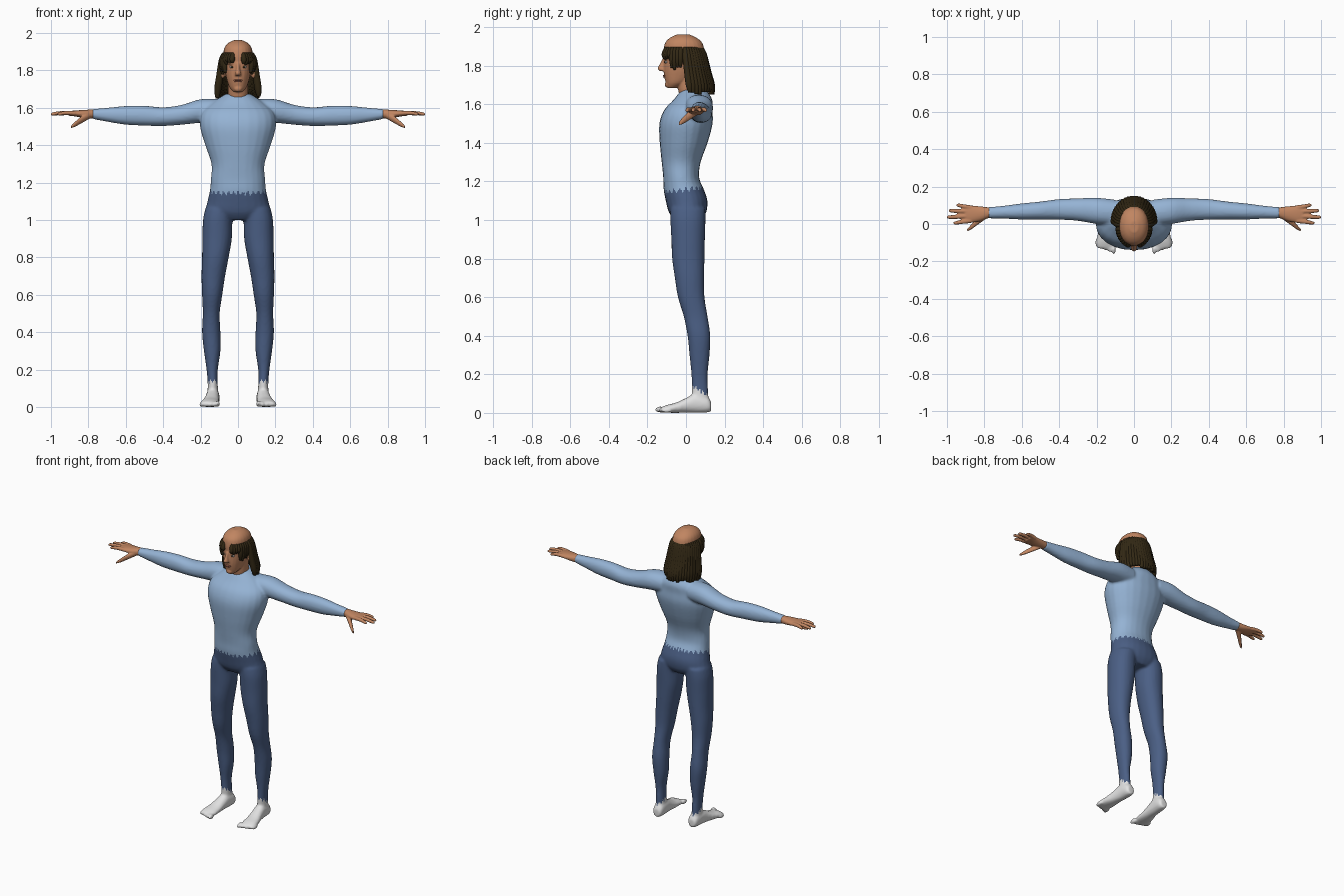
import bpy, bmesh, math, random
from mathutils import Matrix, Vector

random.seed(4)
if "Cube" in bpy.data.objects:
    bpy.data.objects.remove(bpy.data.objects["Cube"], do_unlink=True)


def material(name, rgb):
    m = bpy.data.materials.new(name)
    m.use_nodes = True
    m.diffuse_color = (*rgb, 1)
    m.node_tree.nodes["Principled BSDF"].inputs["Base Color"].default_value = (*rgb, 1)
    return m


skin = material("skin", (.53, .235, .12))
dark_hair = material("dark hair", (.032, .021, .007))
shirt_blue = material("shirt blue", (.3, .45, .66))
trouser_blue = material("trouser blue", (.07, .115, .235))
sock_white = material("sock white", (.76, .76, .76))
lip_red = material("lip", (.4, .14, .09))


def blend(rings, steps=4):
    """Smooth curve through the rings."""
    out = []
    last = len(rings) - 1
    for i in range(last):
        a, b, c, d = (rings[max(0, min(last, i + k))] for k in (-1, 0, 1, 2))
        for s in range(steps):
            t = s / steps
            out.append([.5 * (2 * q + (r - p) * t + (2 * p - 5 * q + 4 * r - w) * t * t
                              + (3 * q - p - 3 * r + w) * t ** 3)
                        for p, q, r, w in zip(a, b, c, d)])
    return out + [list(rings[-1])]


def loft(bm, axis, rings, side=1, sides=24, power=.93):
    """Rings are (position on axis, two centre coordinates, two half widths)."""
    others = [k for k in range(3) if k != axis]
    loops = []
    for pos, c1, c2, h1, h2 in blend(rings):
        loop = []
        for k in range(sides):
            a = math.tau * k / sides
            ca, sa = math.cos(a), math.sin(a)
            p = [0, 0, 0]
            p[axis] = pos
            p[others[0]] = c1 + h1 * math.copysign(abs(ca) ** power, ca)
            p[others[1]] = c2 + h2 * math.copysign(abs(sa) ** power, sa)
            p[0] *= side
            loop.append(bm.verts.new(p))
        loops.append(loop)
    for lo, hi in zip(loops, loops[1:]):
        for k in range(sides):
            n = (k + 1) % sides
            bm.faces.new((lo[k], lo[n], hi[n], hi[k]))
    bm.faces.new(loops[0][::-1])
    bm.faces.new(loops[-1])


def blob(bm, centre, radii):
    bmesh.ops.create_uvsphere(bm, u_segments=16, v_segments=10, radius=1,
                              matrix=Matrix.Translation(Vector(centre)) @ Matrix.Diagonal((*radii, 1)))


def finish(name, bm, mats, voxel=0, smooth=0):
    """Make the object; with a voxel size, fuse its parts into one skin."""
    bmesh.ops.recalc_face_normals(bm, faces=bm.faces[:])
    mesh = bpy.data.meshes.new(name)
    bm.to_mesh(mesh)
    bm.free()
    obj = bpy.data.objects.new(name, mesh)
    bpy.context.collection.objects.link(obj)
    if voxel:
        mod = obj.modifiers.new("fuse", 'REMESH')
        mod.mode = 'VOXEL'
        mod.voxel_size = voxel
        mod = obj.modifiers.new("soften", 'SMOOTH')
        mod.factor = .5
        mod.iterations = smooth
        graph = bpy.context.evaluated_depsgraph_get()
        fused = bpy.data.meshes.new_from_object(obj.evaluated_get(graph))
        obj.modifiers.clear()
        obj.data = fused
        bpy.data.meshes.remove(mesh)
        fused.name = name
    obj.data.materials.clear()
    for m in mats:
        obj.data.materials.append(m)
    for f in obj.data.polygons:
        f.use_smooth = True
        f.material_index = 0
    return obj


# Clothed body: torso, arms, legs and feet fused together
bm = bmesh.new()
loft(bm, 2, [(1.0, 0, .01, .1, .07), (1.04, 0, .008, .17, .097), (1.1, 0, .003, .163, .108),
             (1.16, 0, -.012, .15, .104), (1.22, 0, -.025, .145, .093), (1.3, 0, -.025, .142, .101),
             (1.4, 0, -.012, .175, .124), (1.5, 0, 0, .203, .138), (1.57, 0, .012, .195, .125),
             (1.62, 0, .035, .15, .102), (1.66, 0, .04, .09, .075), (1.675, 0, .04, .065, .06)])
for s in (1, -1):
    # arm
    loft(bm, 0, [(.1, .06, 1.585, .07, .062), (.2, .07, 1.583, .07, .063), (.3, .077, 1.563, .06, .053),
                 (.4, .078, 1.553, .055, .05), (.5, .072, 1.558, .048, .053), (.6, .067, 1.56, .043, .05),
                 (.7, .063, 1.563, .034, .037), (.78, .06, 1.567, .03, .026)], s)
    # leg
    loft(bm, 2, [(1.06, .095, .01, .08, .09), (1.0, .108, .01, .079, .091), (.9, .112, .011, .079, .087),
                 (.8, .121, .012, .071, .084), (.7, .132, .018, .063, .076), (.6, .138, .027, .054, .069),
                 (.5, .143, .05, .045, .062), (.4, .143, .067, .049, .059), (.3, .138, .07, .044, .052),
                 (.2, .138, .07, .03, .042), (.12, .135, .072, .027, .042), (.05, .135, .075, .03, .042)], s)
    # foot and toes
    loft(bm, 1, [(.13, .132, .033, .022, .025), (.11, .132, .044, .034, .042), (.05, .135, .05, .036, .05),
                 (0, .14, .039, .039, .038), (-.05, .147, .027, .046, .027), (-.1, .152, .021, .05, .02),
                 (-.13, .15, .016, .045, .013)], s)
    for i in range(5):
        r = .017 - .0012 * i
        blob(bm, (s * (.108 + .022 * i), -.135 + .009 * i, r), (.012, .027, r))
body = finish("clothed_body", bm, [shirt_blue, trouser_blue, sock_white], .008, 4)

# Ragged hems: trousers below the waist, socks below the ankle
for f in body.data.polygons:
    x, y, z = f.center
    tooth = abs((math.atan2(y, x) * 4.5) % 1 - .5) * .05
    ankle = abs((math.atan2(y - .07, abs(x) - .136) * 1.6) % 1 - .5) * .05
    if z < .105 - .6 * (y - .07) + ankle and z < .17:
        f.material_index = 2
    elif z < 1.145 + .12 * y + tooth and abs(x) < .22:
        f.material_index = 1

# Hands: palm, four fingers and a thumb
for s, label in ((1, "left"), (-1, "right")):
    bm = bmesh.new()
    loft(bm, 0, [(.75, .06, 1.567, .025, .021), (.78, .06, 1.567, .029, .024), (.82, .055, 1.567, .039, .022),
                 (.87, .053, 1.57, .046, .016), (.905, .053, 1.57, .045, .012)], s)
    for root, tip_y, tip_x in ((.088, .1, .95), (.066, .071, .99), (.042, .037, 1), (.018, .006, .965)):
        loft(bm, 0, [(.87, root, 1.571, .012, .012), ((.87 + tip_x) / 2, (root + tip_y) / 2, 1.573, .0115, .011),
                     (tip_x - .012, tip_y, 1.568, .0095, .009), (tip_x, tip_y, 1.566, .005, .005)], s, 12)
    loft(bm, 0, [(.79, .05, 1.562, .022, .018), (.83, .018, 1.54, .018, .019), (.87, -.016, 1.513, .013, .014),
                 (.892, -.033, 1.498, .007, .007)], s, 12)
    finish(label + "_hand", bm, [skin], .004, 2)

# Head, neck, nose and ears
bm = bmesh.new()
loft(bm, 2, [(1.62, 0, .035, .055, .06), (1.68, 0, .018, .053, .06), (1.76, 0, .015, .053, .06)])
loft(bm, 2, [(1.685, 0, -.072, .024, .026), (1.71, 0, -.05, .046, .055), (1.75, 0, -.03, .06, .084),
             (1.79, 0, -.02, .069, .096), (1.84, 0, -.014, .075, .101), (1.88, 0, -.011, .079, .105),
             (1.92, 0, -.012, .073, .095), (1.946, 0, -.014, .053, .066), (1.962, 0, -.015, .022, .03)])
loft(bm, 2, [(1.772, 0, -.12, .015, .018), (1.785, 0, -.126, .016, .022), (1.805, 0, -.12, .011, .018),
             (1.84, 0, -.108, .009, .012)], 1, 12)
blob(bm, (0, -.095, 1.702), (.022, .015, .017))
for s in (1, -1):
    blob(bm, (s * .085, .003, 1.79), (.018, .016, .034))
    blob(bm, (s * .033, -.098, 1.838), (.024, .016, .008))
finish("head", bm, [skin], .005, 2)

# Mouth
bm = bmesh.new()
blob(bm, (0, -.111, 1.748), (.024, .009, .004))
blob(bm, (0, -.11, 1.741), (.021, .009, .004))
finish("lips", bm, [lip_red])

# Eyes
for s, label in ((1, "left"), (-1, "right")):
    bm = bmesh.new()
    blob(bm, (s * .032, -.103, 1.818), (.013, .008, .006))
    finish(label + "_eye_white", bm, [sock_white])
    bm = bmesh.new()
    blob(bm, (s * .032, -.108, 1.818), (.006, .005, .006))
    finish(label + "_iris", bm, [dark_hair])


def lock(bm, degrees, rows):
    """A hanging strand; rows are (height, ring half widths, ring centre y, thickness)."""
    a = math.radians(degrees)
    loft(bm, 2, [(z, rx * math.sin(a), cy + ry * math.cos(a), r, r) for z, rx, ry, cy, r in rows], 1, 10)


# Long hair at the back and sides, leaving the crown bare
bm = bmesh.new()
count = 23
for i in range(count):
    low = 1.655 + random.uniform(-.008, .012)
    lock(bm, -86 + 172 * i / (count - 1),
         [(1.897, .072, .092, -.012, .009), (1.86, .085, .102, -.01, .017), (1.77, .098, .113, 0, .019),
          (1.7, .108, .124, .008, .019), (low, .111, .126, .012, .01)])
finish("back_hair", bm, [dark_hair])

# Short curls framing the forehead
bm = bmesh.new()
for s in (1, -1):
    for i in range(8):
        low = (1.785 if i < 4 else 1.835) + random.uniform(-.008, .008)
        lock(bm, s * (99 + 8.5 * i),
             [(1.897, .073, .096, -.012, .008), (1.875, .083, .104, -.012, .014),
              ((1.87 + low) / 2, .086, .107, -.012, .015), (low, .083, .108, -.012, .006)])
finish("front_curls", bm, [dark_hair])
